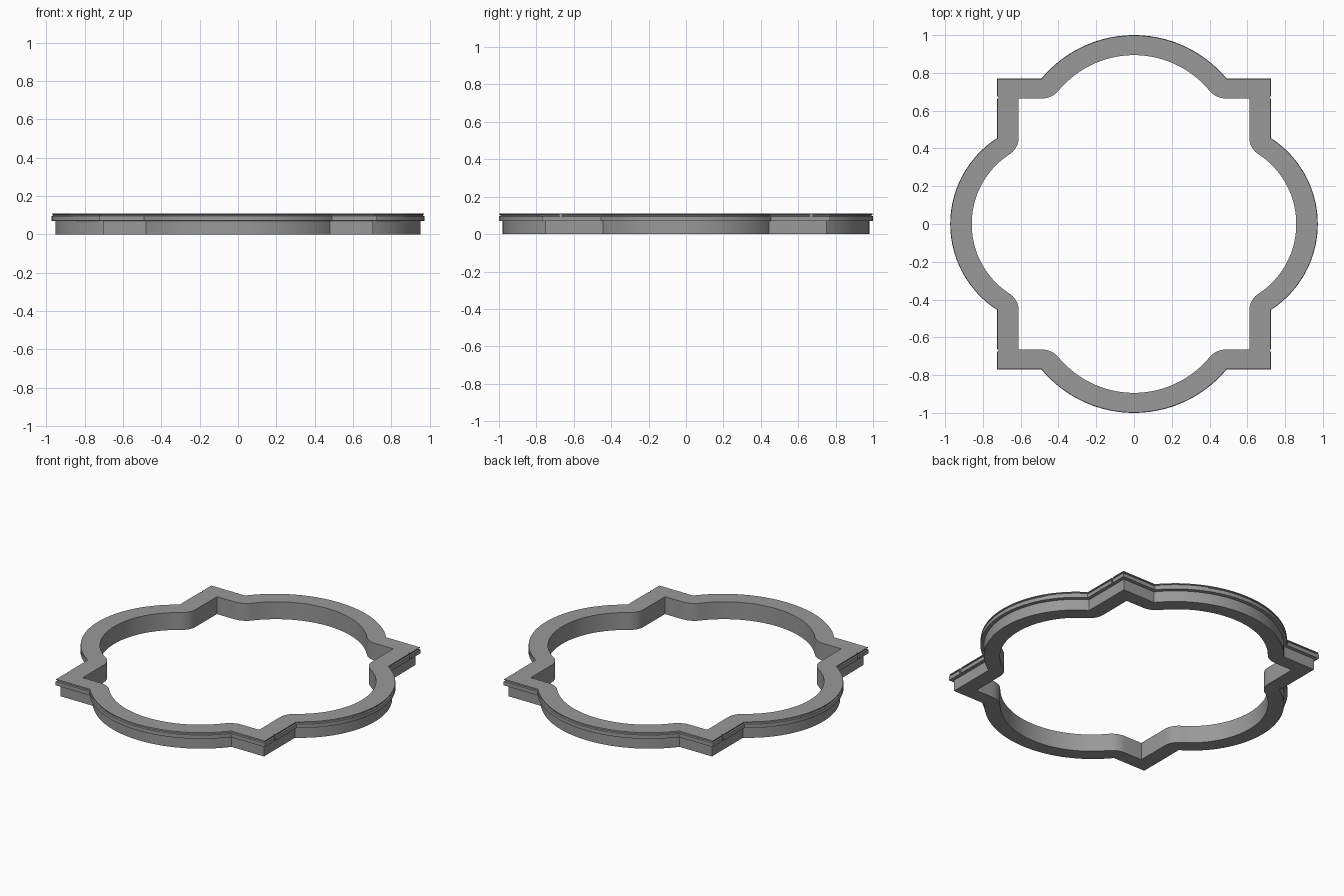
import bpy, bmesh
from math import atan2, cos, sin, hypot, pi
from mathutils import Vector as V

if "Cube" in bpy.data.objects:
    bpy.data.objects.remove(bpy.data.objects["Cube"])

CORNER = V((0.725, 0.77))        # square outer corner
SIDE_END = V((0.725, 0.455))     # where the side lobe meets the straight
TOP_END = V((0.49, 0.77))        # where the back lobe meets the straight
SIDE_APEX, TOP_APEX = 0.973, 1.0
DX, DY = 0.114, 0.106            # frame width across x and y
HEIGHT, NOTCH = 0.109, 0.008
LOBE_STEPS, ROUND_STEPS = 20, 8


def unit(a):
    return V((cos(a), sin(a)))


def sweep(a, b, n):
    return [a + (b - a) * i / n for i in range(n + 1)]


def circle(sagitta, half_chord):
    return (half_chord ** 2 + sagitta ** 2) / (2 * sagitta)


def miter(n1, n2):
    return (n1 + n2) / (1 + n1.dot(n2))


# Rows around one quadrant: outer point, outer inset direction, inner direction, notch
rows = []

# Side lobe, then the rounded inner turn
r = circle(SIDE_APEX - SIDE_END.x, SIDE_END.y)
centre = V((SIDE_APEX - r, 0))
end = atan2(SIDE_END.y, SIDE_END.x - centre.x)
rows += [(centre + r * unit(a), unit(a), unit(a), 0) for a in sweep(0, end, LOBE_STEPS)]
m = miter(unit(end), unit(0))
rows += [(SIDE_END, m, unit(a), 0) for a in sweep(end, 0, ROUND_STEPS)]

# Small slit in the lip near the corner, then the corner
for y, depth in ((0.664, 0), (0.664, NOTCH), (0.676, NOTCH), (0.676, 0)):
    rows.append((V((CORNER.x, y)), unit(0), unit(0), depth))
rows.append((CORNER, V((1, 1)), V((1, 1)), 0))

# Rounded inner turn, then the back lobe
r = circle(TOP_APEX - TOP_END.y, TOP_END.x)
centre = V((0, TOP_APEX - r))
end = atan2(TOP_END.y - centre.y, TOP_END.x)
m = miter(unit(end), unit(pi / 2))
rows += [(TOP_END, m, unit(a), 0) for a in sweep(pi / 2, end, ROUND_STEPS)]
rows += [(centre + r * unit(a), unit(a), unit(a), 0) for a in sweep(end, pi / 2, LOBE_STEPS)]

# Outer moulding: inset and height, from the base up to the grooved lip
moulding = [(0.02, 0), (0.02, 0.069), (0, 0.071), (0, 0.095),
            (0.007, 0.098), (0.007, 0.102), (0.002, 0.104), (0.002, HEIGHT)]

bm = bmesh.new()
loops = []
for p, m, n, depth in rows:
    pts = []
    for inset, z in moulding:
        q = p - max(inset, depth) * m
        pts.append((q.x, q.y, z))
    ix, iy = p.x - DX * n.x, p.y - DY * n.y
    if p.x == CORNER.x:
        iy = min(iy, CORNER.y - DY)
    pts += [(ix, iy, HEIGHT), (ix, iy, 0)]
    loops.append([bm.verts.new(c) for c in pts])

for a, b in zip(loops, loops[1:]):
    for i in range(len(a)):
        j = (i + 1) % len(a)
        bm.faces.new((a[i], b[i], b[j], a[j]))
bmesh.ops.remove_doubles(bm, verts=bm.verts, dist=0.00005)

mesh = bpy.data.meshes.new("quatrefoil_frame")
bm.to_mesh(mesh)
bm.free()
frame = bpy.data.objects.new("quatrefoil_frame", mesh)
bpy.context.collection.objects.link(frame)

# Plain grey
grey = bpy.data.materials.new("grey")
grey.use_nodes = True
colour = (0.32, 0.32, 0.32, 1)
grey.diffuse_color = colour
grey.node_tree.nodes["Principled BSDF"].inputs["Base Color"].default_value = colour
mesh.materials.append(grey)

# Smooth curves, sharp edges, then mirror the quadrant both ways
bpy.ops.object.select_all(action="DESELECT")
frame.select_set(True)
bpy.context.view_layer.objects.active = frame
bpy.ops.object.shade_smooth_by_angle(angle=pi / 7)
mirror = frame.modifiers.new("mirror", "MIRROR")
mirror.use_axis = (True, True, False)
mirror.merge_threshold = 0.0001
